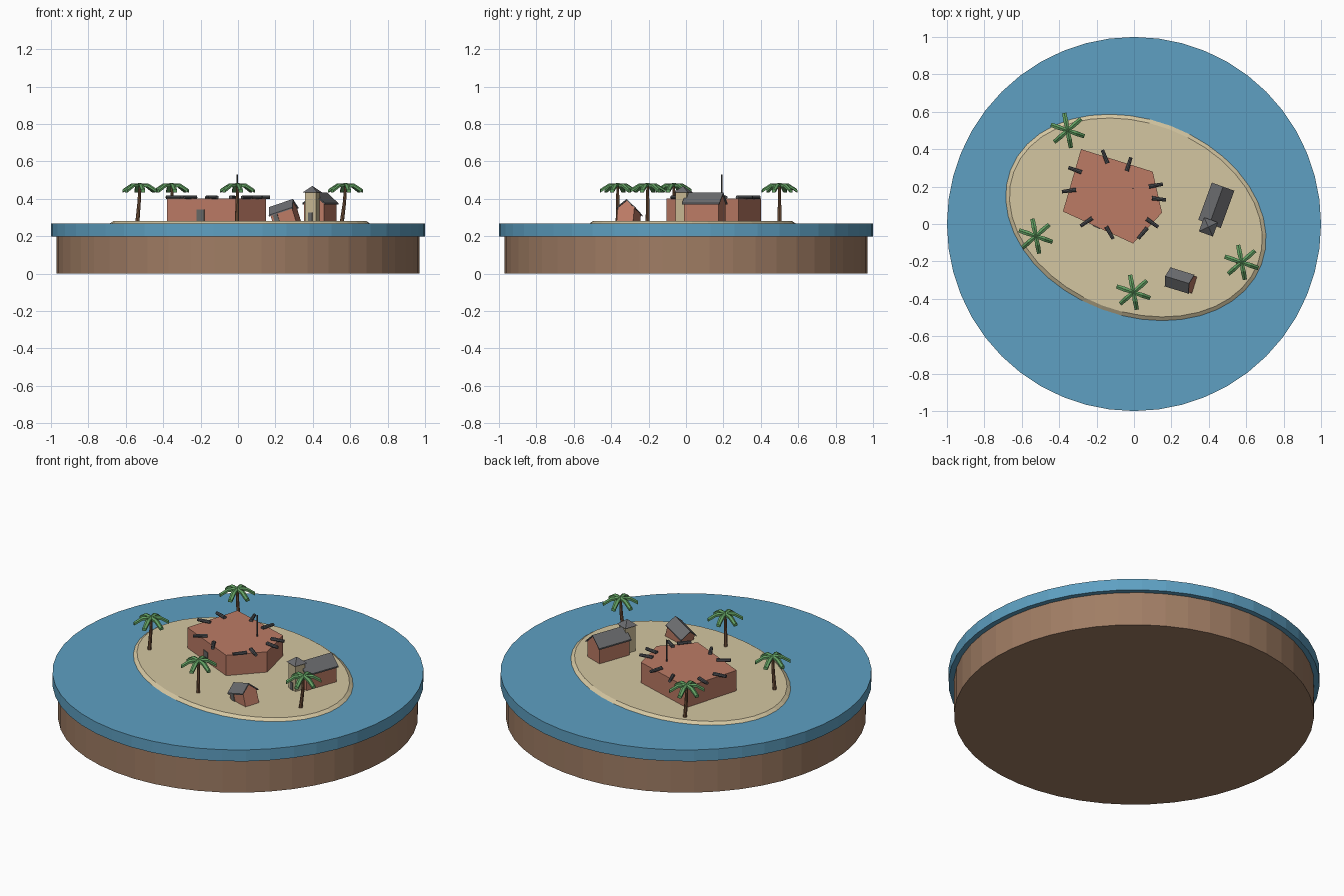
import bpy, bmesh
from math import sin, cos, radians, pi, atan2
from mathutils import Matrix, Vector

if "Cube" in bpy.data.objects:
    bpy.data.objects.remove(bpy.data.objects["Cube"])


def material(name, *rgb):
    lin = [(c / 255 / 12.92) if c < 11 else ((c / 255 + 0.055) / 1.055) ** 2.4 for c in rgb]
    m = bpy.data.materials.new(name)
    m.use_nodes = True
    m.diffuse_color = (*lin, 1)
    m.node_tree.nodes["Principled BSDF"].inputs["Base Color"].default_value = (*lin, 1)
    return m


EARTH = material("earth brown", 160, 125, 100)
WATER = material("water blue", 94, 160, 194)
SAND = material("sand", 212, 198, 161)
BRICK = material("brick red", 188, 123, 101)
SLATE = material("slate grey", 106, 107, 110)
IRON = material("iron grey", 78, 80, 84)
STONE = material("pale stone", 198, 183, 146)
TRUNK = material("trunk brown", 128, 92, 66)
LEAF = material("palm green", 98, 160, 98)
DOOR = material("door grey", 104, 104, 102)


def loft(name, rings, mat, place=Matrix()):
    """Skin a list of equal-length rings and cap both ends."""
    bm = bmesh.new()
    vs = [[bm.verts.new(p) for p in ring] for ring in rings]
    n = len(rings[0])
    for a, b in zip(vs, vs[1:]):
        for i in range(n):
            j = (i + 1) % n
            bm.faces.new((a[i], a[j], b[j], b[i]))
    bm.faces.new(vs[0][::-1])
    bm.faces.new(vs[-1])
    bmesh.ops.recalc_face_normals(bm, faces=bm.faces)
    mesh = bpy.data.meshes.new(name)
    bm.to_mesh(mesh)
    bm.free()
    mesh.materials.append(mat)
    ob = bpy.data.objects.new(name, mesh)
    bpy.context.collection.objects.link(ob)
    ob.matrix_world = place
    return ob


def ellipse(a, b, z, n, x=0, y=0):
    return [(x + a * cos(2 * pi * i / n), y + b * sin(2 * pi * i / n), z) for i in range(n)]


def box(name, lo, hi, mat, place):
    rings = [[(lo[0], lo[1], z), (hi[0], lo[1], z), (hi[0], hi[1], z), (lo[0], hi[1], z)]
             for z in (lo[2], hi[2])]
    return loft(name, rings, mat, place)


def at(x, y, z, yaw=0.0):
    return Matrix.Translation((x, y, z)) @ Matrix.Rotation(yaw, 4, "Z")


# Ground, water and island
loft("earth_base", [ellipse(0.97, 0.97, z, 48) for z in (0, 0.2)], EARTH)
loft("water_disc", [ellipse(1, 1, z, 48) for z in (0.2, 0.268)], WATER)
loft("island", [ellipse(0.72, 0.527, 0, 40), ellipse(0.697, 0.504, 0.016, 40)], SAND,
     at(0.01, 0.035, 0.266, radians(-20.6)))
GROUND = 0.28

# Fort
corners = [Vector(p) for p in
           ((-0.283, 0.40), (0.10, 0.28), (0.15, 0.06), (-0.005, -0.104), (-0.38, 0.067))]
loft("fort", [[(*c, z) for c in corners] for z in (GROUND, 0.403)], BRICK)

# Two guns on each fort wall, each with its own heading
headings = (111, 73, 10, -7, -35, -130, -60, -146, 188, 160)
for i, angle in enumerate(headings):
    a, b = corners[i // 2], corners[(i // 2 + 1) % 5]
    p = a.lerp(b, (1 + i % 2) / 3)
    place = at(p.x, p.y, 0.408, radians(angle)) @ Matrix.Rotation(pi / 2, 4, "Y")
    loft(f"gun_{i + 1}", [ellipse(0.011, 0.011, -0.038, 8), ellipse(0.009, 0.009, 0.038, 8)],
         IRON, place)

loft("flagpole", [ellipse(0.004, 0.004, z, 8) for z in (0.40, 0.53)], IRON, at(-0.005, 0.19, 0))

# Fort door on the front left wall
mid = corners[3].lerp(corners[4], 0.52)
wall = corners[3] - corners[4]
box("fort_door", (-0.022, -0.004, 0), (0.022, 0.004, 0.062), DOOR,
    at(mid.x, mid.y, GROUND, atan2(wall.y, wall.x)))


def house(name, place, half_len, half_wid, eave, ridge, over, thick):
    """Gabled house with its ridge along local x."""
    walls = ((-half_wid, 0), (half_wid, 0), (half_wid, eave), (0, ridge), (-half_wid, eave))
    loft(name + "_walls", [[(x, y, z) for y, z in walls] for x in (-half_len, half_len)],
         BRICK, place)
    w = half_wid + over
    low = ridge - (ridge - eave) * w / half_wid
    roof = ((-w, low), (0, ridge), (w, low), (w, low + thick), (0, ridge + thick),
            (-w, low + thick))
    end = half_len + over
    loft(name + "_roof", [[(x, y, z) for y, z in roof] for x in (-end, end)], SLATE, place)


# Hall with a stone bell tower at its front gable
hall = at(0.44, 0.10, GROUND, radians(70))
house("hall", hall, 0.098, 0.056, 0.096, 0.146, 0.008, 0.008)
tower = hall @ at(-0.123, 0, 0)
box("tower", (-0.032, -0.032, 0), (0.032, 0.032, 0.16), STONE, tower)
loft("tower_roof", [[(s * x, s * y, z) for x, y in ((-1, -1), (1, -1), (1, 1), (-1, 1))]
                    for s, z in ((0.04, 0.155), (0.001, 0.188))], SLATE, tower)
box("tower_door", (-0.036, -0.012, 0), (-0.028, 0.012, 0.046), DOOR, tower)

# Leaning cottage, partly sunk in the sand
cottage = at(0.268, -0.31, 0.255, radians(-17)) @ Matrix.Rotation(radians(-18), 4, "Y")
house("cottage", cottage, 0.063, 0.046, 0.082, 0.122, 0.007, 0.007)
box("cottage_door", (-0.05, -0.05, 0.02), (-0.024, -0.042, 0.075), DOOR, cottage)

# Palms: crown position and the offset of the trunk foot
palms = ((-0.355, 0.50, 0.012), (-0.525, -0.065, -0.013),
         (-0.003, -0.365, -0.003), (0.575, -0.205, -0.02))
# Frond spine: distance out, height, half width
spine = ((0.0, 0.472, 0.009), (0.05, 0.469, 0.013), (0.095, 0.441, 0.011))
for k, (x, y, lean) in enumerate(palms, 1):
    loft(f"palm_trunk_{k}",
         [ellipse(r, r, z, 8, x + lean * f, y)
          for r, z, f in ((0.011, GROUND - 0.005, 1), (0.009, 0.38, 0.3), (0.007, 0.472, 0))],
         TRUNK)
    for i in range(6):
        rings = [[(d, -w, z - 0.006), (d, w, z - 0.006), (d, w, z + 0.006),
                  (d, 0, z + 0.012), (d, -w, z + 0.006)] for d, z, w in spine]
        loft(f"palm_{k}_frond_{i + 1}", rings, LEAF, at(x, y, 0, radians(60 * i - 19)))
